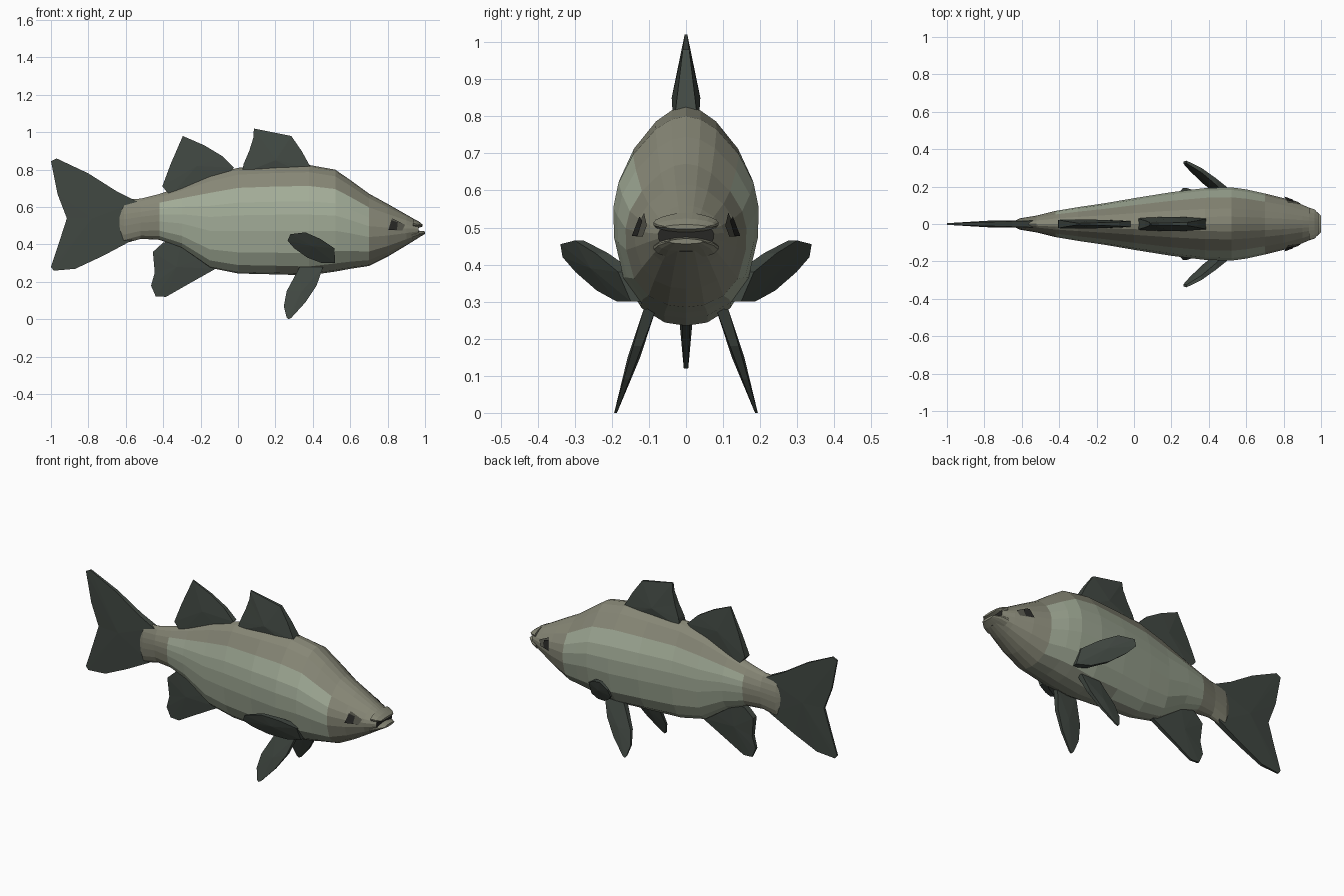
import bpy, bmesh
from mathutils import Vector
from mathutils.bvhtree import BVHTree

if "Cube" in bpy.data.objects:
    bpy.data.objects.remove(bpy.data.objects["Cube"])


def material(name, colour):
    m = bpy.data.materials.new(name)
    m.use_nodes = True
    m.diffuse_color = (*colour, 1)
    bsdf = m.node_tree.nodes["Principled BSDF"]
    bsdf.inputs["Base Color"].default_value = (*colour, 1)
    bsdf.inputs["Roughness"].default_value = 0.8
    return m


BACK = material("olive back", (.24, .24, .18))
FLANK = material("pale green flank", (.36, .41, .31))
BELLY = material("grey green belly", (.28, .30, .23))
FIN = material("dark fin", (.052, .064, .054))
EYE = material("eye ring", (.09, .09, .07))
PUPIL = material("black", (.02, .02, .018))


def finish(bm, name, *mats):
    bmesh.ops.recalc_face_normals(bm, faces=bm.faces)
    mesh = bpy.data.meshes.new(name)
    bm.to_mesh(mesh)
    bm.free()
    for m in mats:
        mesh.materials.append(m)
    obj = bpy.data.objects.new(name, mesh)
    bpy.context.collection.objects.link(obj)
    return obj


# Half cross-section from back to belly: relative width, relative height
HALF = [(0, 1), (.2, .97), (.42, .87), (.73, .62), (.93, .34), (1, .1),
        (.99, -.2), (.86, -.6), (.62, -.84), (.3, -.97), (0, -1)]
RING = HALF + [(-w, h) for w, h in HALF[-2:0:-1]]


def loft(stations):
    """Skin rings given as x, bottom, top, half width; caps both ends."""
    bm = bmesh.new()
    rings = []
    for x, low, high, wide in stations:
        mid, tall = (low + high) / 2, (high - low) / 2
        rings.append([bm.verts.new((x, w * wide, mid + h * tall)) for w, h in RING])
    n = len(RING)
    for a, b in zip(rings, rings[1:]):
        for i in range(n):
            j = (i + 1) % n
            bm.faces.new((a[i], a[j], b[j], b[i]))
    bm.faces.new(rings[0])
    bm.faces.new(rings[-1])
    return bm


# Body
bm = loft([(-.64, .46, .59, .015), (-.61, .405, .64, .03), (-.52, .43, .645, .045),
           (-.42, .425, .67, .07), (-.3, .38, .71, .09), (-.15, .275, .77, .112),
           (0, .245, .81, .138), (.2, .24, .82, .17), (.38, .235, .825, .192),
           (.52, .255, .80, .196), (.6, .27, .745, .185), (.7, .285, .672, .163),
           (.8, .335, .617, .138), (.9, .395, .56, .103), (.965, .435, .523, .075)])
bmesh.ops.recalc_face_normals(bm, faces=bm.faces)
top_limit = HALF[3][1]
for f in bm.faces:
    c = f.calc_center_median()
    same_ring = [v.co.z for v in f.verts]
    if f.normal.x > .95 and c.x > .95:
        f.material_index = 3
    elif -.42 < c.x < .74:
        if f.normal.z < -.8:
            f.material_index = 2
        elif max(same_ring) < .5 + (.715 - .5) * min(1, (c.x + 1.2) / 1.2, (1.35 - c.x) / .8) + .012:
            f.material_index = 1
surface = BVHTree.FromBMesh(bm)
finish(bm, "body", BACK, FLANK, BELLY, PUPIL)

# Lips around the open mouth
finish(loft([(.935, .482, .54, .088), (.965, .488, .524, .078), (.986, .496, .508, .056)]),
       "upper_lip", BACK)
finish(loft([(.93, .418, .474, .088), (.965, .436, .474, .076), (1, .456, .47, .045)]),
       "lower_lip", BACK)


# Eyes: thin plates laid on the head
def eye_plate(name, corners, lift, mat):
    bm = bmesh.new()
    for side in (-1, 1):
        verts = []
        for x, z in corners:
            hit = surface.ray_cast(Vector((x, side, z)), Vector((0, -side, 0)))[0]
            verts.append(bm.verts.new(hit + Vector((lift / 2, side * lift, 0))))
        bm.faces.new(verts if side < 0 else verts[::-1])
    mesh_obj = finish(bm, name, mat)
    for p in mesh_obj.data.polygons:
        if p.normal.y * p.center.y < 0:
            p.flip()


eye_plate("eye_rings", [(.80, .477), (.875, .475), (.89, .505), (.82, .54)], .006, EYE)
eye_plate("pupils", [(.80, .477), (.845, .477), (.85, .518), (.815, .53)], .009, PUPIL)


def fin(name, outline, hub, axis, thick, thin, spread=lambda x, z: 0, mirror=False):
    """Star-shaped blade that thins along the axis; spread bends it sideways."""
    bm = bmesh.new()
    along = [x * axis[0] + z * axis[1] for x, z in outline]
    start, span = min(along), max(along) - min(along)

    def half(x, z):
        t = (x * axis[0] + z * axis[1] - start) / span
        return thick + (thin - thick) * t

    for side in ((-1, 1) if mirror else (1,)):
        skins = []
        for face in (-1, 1):
            rim = [bm.verts.new((x, side * spread(x, z) + face * half(x, z) * .75, z))
                   for x, z in outline]
            x, z = hub
            mid = bm.verts.new((x, side * spread(x, z) + face * half(x, z) * 1.2, z))
            skins.append(rim)
            for a, b in zip(rim, rim[1:] + rim[:1]):
                bm.faces.new((a, b, mid))
        a, b = skins
        for i in range(len(a)):
            bm.faces.new((a[i - 1], a[i], b[i], b[i - 1]))
    finish(bm, name, FIN)


# Fins on the centre line
fin("front_dorsal_fin",
    [(.02, .78), (.03, .83), (.06, .9), (.082, .97), (.085, 1.02), (.285, .98),
     (.34, .9), (.39, .81), (.37, .77)], (.2, .85), (0, 1), .045, .005)
fin("rear_dorsal_fin",
    [(-.36, .66), (-.405, .71), (-.36, .83), (-.295, .98), (-.18, .93), (-.08, .87),
     (-.02, .81), (-.1, .74)], (-.22, .82), (0, 1), .034, .005)
fin("anal_fin",
    [(-.12, .27), (-.28, .18), (-.385, .12), (-.44, .123), (-.465, .18), (-.445, .25),
     (-.455, .36), (-.4, .41), (-.3, .43), (-.15, .34)], (-.33, .28), (0, -1), .026, .008)
fin("tail_fin",
    [(-.54, .63), (-.65, .685), (-.8, .78), (-.97, .86), (-1, .845), (-.965, .67),
     (-.915, .54), (-.96, .4), (-1, .28), (-.985, .26), (-.87, .27), (-.72, .34),
     (-.57, .42)], (-.78, .54), (-1, 0), .024, .006)

# Paired fins
fin("pectoral_fins",
    [(.52, .3), (.515, .38), (.44, .43), (.36, .465), (.28, .455), (.265, .42),
     (.3, .38), (.37, .33), (.45, .3)], (.4, .39), (-1, 0), .03, .008,
    lambda x, z: .17 + .6 * (.5 - x) + .4 * (z - .38), True)
fin("pelvic_fins",
    [(.33, .28), (.26, .15), (.245, .07), (.26, .01), (.27, 0), (.285, .008), (.36, .09),
     (.42, .18), (.455, .28)], (.34, .15), (0, -1), .022, .005,
    lambda x, z: .19 - .33 * z, True)
